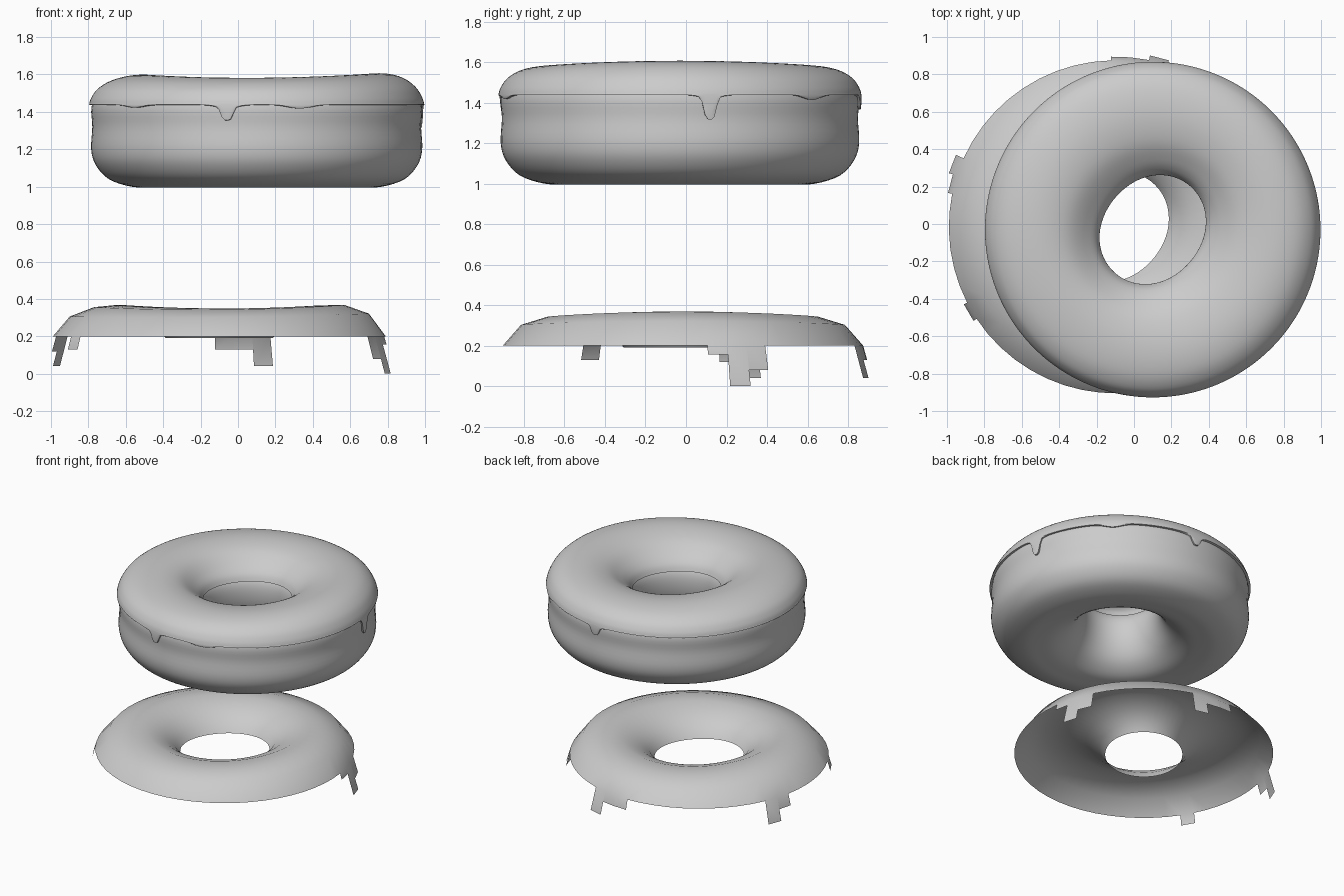
import bpy, bmesh, math

if "Cube" in bpy.data.objects:
    bpy.data.objects.remove(bpy.data.objects["Cube"])

UPPER = (0.10, -0.03)   # centre of the iced donut
LOWER = (-0.10, -0.015)  # centre of the spare icing sheet


def smooth_curve(pts, steps, closed):
    """Catmull-Rom curve through profile points (r, z)."""
    n, out = len(pts), []
    for i in range(n if closed else n - 1):
        if closed:
            p = [pts[(i + k) % n] for k in (-1, 0, 1, 2)]
        else:
            p = [pts[min(max(i + k, 0), n - 1)] for k in (-1, 0, 1, 2)]
        for s in range(steps):
            t = s / steps
            out.append(tuple(0.5 * (2 * b + (c - a) * t + (2 * a - 5 * b + 4 * c - d) * t * t
                                    + (3 * b - a - 3 * c + d) * t ** 3)
                             for a, b, c, d in zip(*p)))
    if not closed:
        out.append(pts[-1])
    return out


def place(centre, r, z, a, lift=1.0):
    """Ring point with an uneven hole and a gently lumpy top."""
    hole = min(max((0.6 - r) / 0.3, 0), 1)
    top = max(0, 1 - ((r - 0.62) / 0.27) ** 2) * lift
    z += top * (0.010 * math.cos(2 * a) + 0.06 * math.cos(a) * (r - 0.57))
    r += hole * 0.022 * math.cos(2 * (a - math.radians(50)))
    return (centre[0] + r * math.cos(a), centre[1] + r * math.sin(a), z)


def make_object(name, bm):
    bmesh.ops.recalc_face_normals(bm, faces=bm.faces)
    for f in bm.faces:
        f.smooth = True
    mesh = bpy.data.meshes.new(name)
    bm.to_mesh(mesh)
    bm.free()
    ob = bpy.data.objects.new(name, mesh)
    bpy.context.collection.objects.link(ob)
    return ob


def ring_surface(bm, segs, column, closed, phase=0.0):
    """Sweep the points returned by column(angle) around z."""
    cols = []
    for i in range(segs):
        a = math.tau * (i + phase) / segs
        cols.append([bm.verts.new(p) for p in column(a)])
    n = len(cols[0])
    for i in range(segs):
        A, B = cols[i], cols[(i + 1) % segs]
        for j in range(n if closed else n - 1):
            k = (j + 1) % n
            bm.faces.new((A[j], B[j], B[k], A[k]))
    return cols


# Donut dough
dough = smooth_curve([(0.285, 1.32), (0.30, 1.20), (0.36, 1.09), (0.46, 1.02), (0.57, 1.0),
                      (0.67, 1.0), (0.79, 1.04), (0.86, 1.115), (0.885, 1.20), (0.879, 1.32),
                      (0.884, 1.42), (0.855, 1.485), (0.77, 1.53), (0.64, 1.555),
                      (0.50, 1.54), (0.39, 1.48), (0.31, 1.41)], 4, True)
bm = bmesh.new()
ring_surface(bm, 96, lambda a: [place(UPPER, r, z, a, 1.0 if z > 1.45 else 0.0)
                                for r, z in dough], True)
make_object("donut_dough", bm)

# Icing on the donut: top skin plus a rim that runs down into drips
icing = smooth_curve([(0.896, 1.44), (0.885, 1.475), (0.85, 1.525), (0.78, 1.568),
                      (0.68, 1.59), (0.57, 1.588), (0.46, 1.56), (0.37, 1.505),
                      (0.31, 1.45), (0.285, 1.40)], 4, False)
# (angle in degrees, depth, half width, sharpness)
drips = [(259.7, 0.065, 0.038, 4), (259.7, 0.018, 0.08, 2),
         (9.6, 0.105, 0.036, 4), (9.6, 0.018, 0.07, 2),
         (86, 0.055, 0.038, 4), (86, 0.016, 0.08, 2),
         (223, 0.015, 0.09, 2), (285, 0.02, 0.09, 2), (47, 0.025, 0.08, 2)]


def rim_depth(a):
    total = 0.002
    for deg, depth, width, power in drips:
        d = (a - math.radians(deg) + math.pi) % math.tau - math.pi
        total += depth * math.exp(-abs(d * 0.89 / width) ** power)
    return total


def icing_column(a):
    d = rim_depth(a)
    edge = [(0.87, 1.44 - d), (0.894, 1.44 - d), (0.897, 1.44 - d * 0.7), (0.897, 1.44 - d * 0.35)]
    return [place(UPPER, r, z, a) for r, z in edge + icing]


bm = bmesh.new()
ring_surface(bm, 360, icing_column, False)
ob = make_object("donut_icing", bm)
bpy.context.view_layer.objects.active = ob
ob.select_set(True)
bpy.ops.object.shade_smooth_by_angle(angle=math.radians(50))

# Spare low-poly icing sheet lying below, a thin open shell
SEGS, PHASE = 56, 0.22
sheet = [(0.89, 0.2), (0.80, 0.308), (0.67, 0.352), (0.54, 0.358),
         (0.41, 0.305), (0.325, 0.245), (0.287, 0.19)]
bm = bmesh.new()
cols = ring_surface(bm, SEGS, lambda a: [place(LOWER, r, z, a) for r, z in sheet], False, PHASE)

# Square drips hanging from the sheet: segment number -> lower height
tabs = {1: 0.155, 2: 0.0, 3: 0.08, 11: 0.04, 12: 0.13, 13: 0.13, 24: 0.04, 25: 0.12, 32: 0.13}
for i, z in tabs.items():
    r = 0.89 + (0.2 - z) * 0.28
    low = [bm.verts.new(place(LOWER, r, z, math.tau * (k + PHASE) / SEGS)) for k in (i, i + 1)]
    bm.faces.new((cols[i][0], low[0], low[1], cols[(i + 1) % SEGS][0]))
make_object("spare_icing_sheet", bm)
